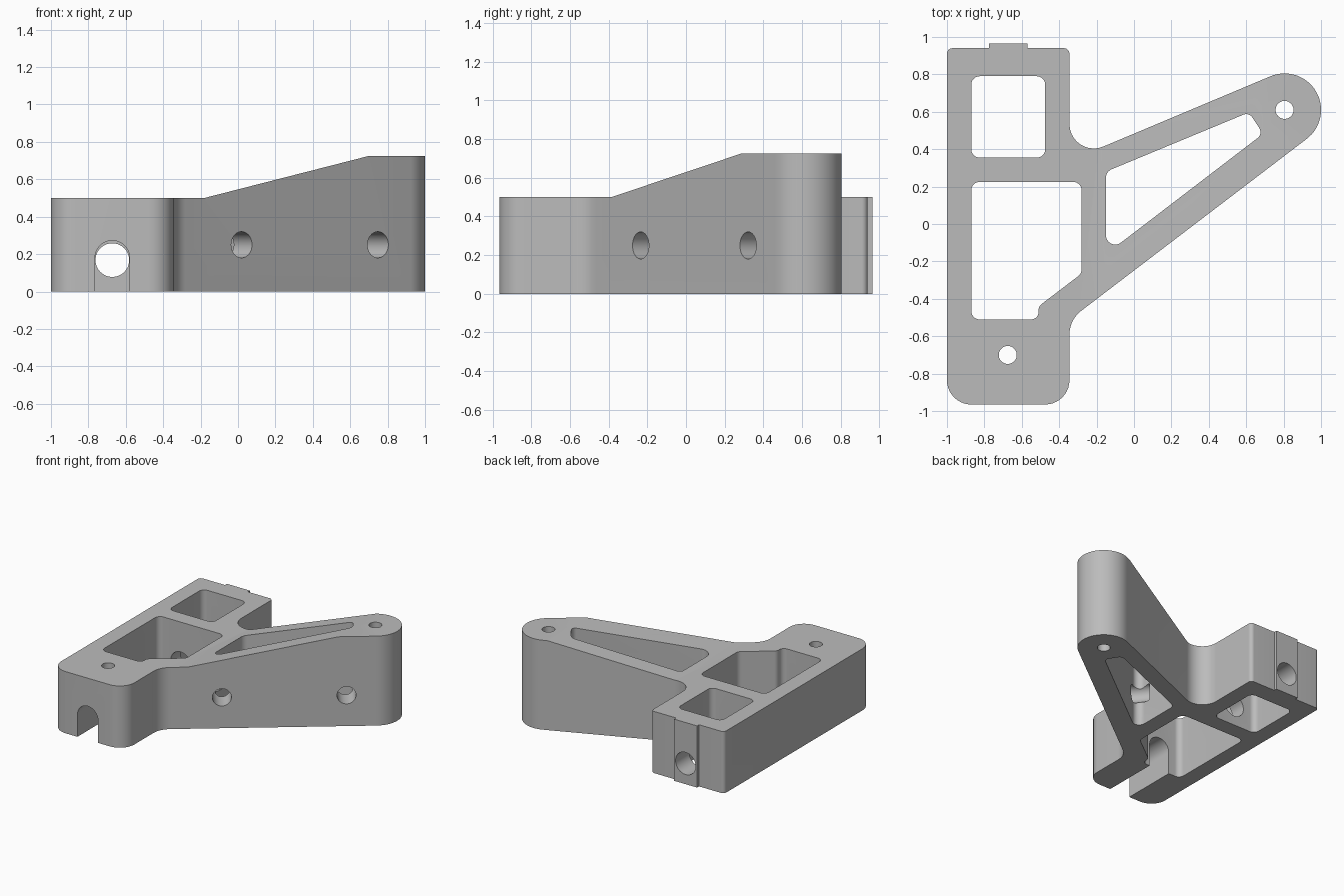
import bpy
import bmesh
from math import radians, cos, sin, tan, pi
from mathutils import Vector, Matrix

cube = bpy.data.objects.get("Cube")
if cube:
    bpy.data.objects.remove(cube)

grey = bpy.data.materials.new("plain grey")
grey.use_nodes = True
grey.diffuse_color = (0.5, 0.5, 0.5, 1)
grey.node_tree.nodes["Principled BSDF"].inputs["Base Color"].default_value = (0.5, 0.5, 0.5, 1)


def arc(cx, cy, r, start, end, steps=32):
    angles = [radians(start + (end - start) * i / steps) for i in range(steps + 1)]
    return [(cx + r * cos(a), cy + r * sin(a), 0) for a in angles]


def rounded(corners, steps=10):
    """Polygon with each (x, y, radius) corner replaced by a tangent arc."""
    points = []
    for i, (x, y, r) in enumerate(corners):
        p = Vector((x, y))
        if r == 0:
            points.append(p)
            continue
        a = (Vector(corners[i - 1][:2]) - p).normalized()
        b = (Vector(corners[(i + 1) % len(corners)][:2]) - p).normalized()
        half = a.angle(b) / 2
        centre = p + (a + b).normalized() * (r / sin(half))
        first = p + a * (r / tan(half)) - centre
        last = p + b * (r / tan(half)) - centre
        sweep = pi - 2 * half
        for k in range(steps + 1):
            t = k / steps
            points.append(centre + (first * sin((1 - t) * sweep) + last * sin(t * sweep)) / sin(sweep))
    return points


def prism(name, points, low, high, matrix=Matrix()):
    """Extrude a flat outline from low to high along its own z axis."""
    bm = bmesh.new()
    face = bm.faces.new([bm.verts.new((p[0], p[1], low)) for p in points])
    top = bmesh.ops.extrude_face_region(bm, geom=[face])["geom"]
    moved = [v for v in top if isinstance(v, bmesh.types.BMVert)]
    bmesh.ops.translate(bm, verts=moved, vec=(0, 0, high - low))
    bmesh.ops.recalc_face_normals(bm, faces=bm.faces)
    bm.transform(matrix)
    mesh = bpy.data.meshes.new(name)
    bm.to_mesh(mesh)
    bm.free()
    mesh.materials.append(grey)
    obj = bpy.data.objects.new(name, mesh)
    bpy.context.collection.objects.link(obj)
    return obj


def bore(name, start, direction, r, length):
    """Round cutter running from just before start along direction."""
    turn = Vector(direction).to_track_quat("Z", "Y").to_matrix().to_4x4()
    return prism(name, arc(0, 0, r, 0, 360, 48)[:-1], -0.1, length,
                 Matrix.Translation(start) @ turn)


# Body outline: upright block, rear tab and rounded arm tip
outline = rounded(
    [(-1, -0.965, 0.13), (-0.345, -0.965, 0.13), (-0.345, -0.512, 0.16)]
    + arc(0.805, 0.61, 0.195, -52.8, 112.8)
    + [(-0.345, 0.338, 0.13), (-0.345, 0.94, 0.03),
       (-0.57, 0.94, 0), (-0.57, 0.965, 0), (-0.775, 0.965, 0), (-0.775, 0.94, 0),
       (-1, 0.94, 0.03)])
body = prism("bracket_body", outline, 0, 0.725)

# Through pockets
rear = [(-0.87, 0.355, 0.045), (-0.475, 0.355, 0.045), (-0.475, 0.79, 0.045), (-0.87, 0.79, 0.045)]
middle = [(-0.87, -0.51, 0.045), (-0.51, -0.51, 0.04), (-0.51, -0.44, 0.04),
          (-0.28, -0.265, 0.05), (-0.28, 0.225, 0.045), (-0.87, 0.225, 0.045)]
arm = [(-0.15, -0.161, 0.05), (0.69, 0.482, 0.04), (0.615, 0.597, 0.04), (-0.15, 0.28, 0.05)]
cutters = [prism(name, rounded(shape), -0.1, 1)
           for name, shape in (("rear_pocket", rear), ("middle_pocket", middle), ("arm_pocket", arm))]

# Sloped top of the arm and front slot, both drawn in x-z and run along y
upright = Matrix.Rotation(radians(90), 4, "X")
slope = [(-1.2, 0.5), (-0.18, 0.5), (0.993, 0.8), (0.993, 1), (-1.2, 1)]
cutters.append(prism("top_slope", slope, -1.2, 1.2, upright))
slot = arc(-0.672, 0.18, 0.0925, 0, 180) + [(-0.7645, -0.1, 0), (-0.5795, -0.1, 0)]
cutters.append(prism("front_slot", slot, 0.4, 1.1, upright))

# Round bores
cutters.append(bore("long_bore", (-0.672, 1, 0.168), (0, -1, 0), 0.09, 1.3))
for x, y in ((-0.675, -0.7), (0.805, 0.61)):
    cutters.append(bore("upright_hole", (x, y, 0), (0, 0, 1), 0.048, 1))
for x, y in ((0.02, -0.235), (0.75, 0.319)):
    cutters.append(bore("side_hole", (x, y, 0.25), (-0.604, 0.797, 0), 0.07, 0.29))

bpy.context.view_layer.objects.active = body
for cutter in cutters:
    cutter.hide_render = True
    mod = body.modifiers.new(cutter.name, "BOOLEAN")
    mod.operation = "DIFFERENCE"
    mod.solver = "EXACT"
    mod.object = cutter
    bpy.ops.object.modifier_apply(modifier=mod.name)
    bpy.data.objects.remove(cutter)

bpy.ops.object.select_all(action="DESELECT")
body.select_set(True)
bpy.ops.object.shade_smooth_by_angle(angle=radians(30))
